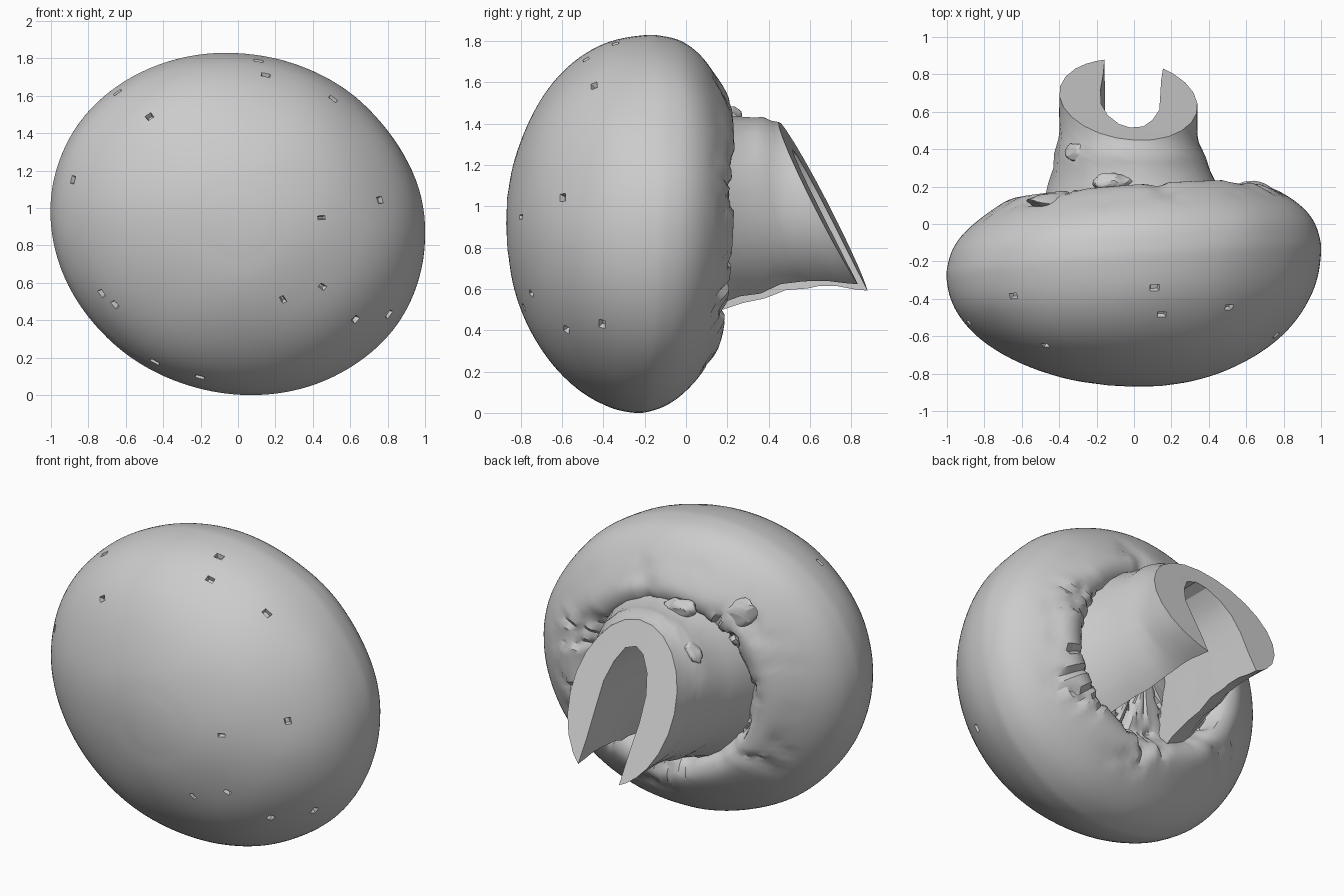
import bpy, bmesh, math
from mathutils import Vector, noise

if "Cube" in bpy.data.objects:
    bpy.data.objects.remove(bpy.data.objects["Cube"])


def finish(bm, name, angle=30):
    bmesh.ops.recalc_face_normals(bm, faces=bm.faces[:])
    me = bpy.data.meshes.new(name)
    bm.to_mesh(me)
    bm.free()
    ob = bpy.data.objects.new(name, me)
    bpy.context.collection.objects.link(ob)
    bpy.ops.object.select_all(action='DESELECT')
    ob.select_set(True)
    bpy.context.view_layer.objects.active = ob
    bpy.ops.object.shade_smooth_by_angle(angle=math.radians(angle))
    return ob


def spline(pts, n):
    """Catmull-Rom through 2D points."""
    p = [Vector(q) for q in pts]
    p = [2 * p[0] - p[1]] + p + [2 * p[-1] - p[-2]]
    out = []
    for i in range(1, len(p) - 2):
        a, b, c, d = p[i - 1:i + 3]
        for k in range(n):
            t = k / n
            out.append(0.5 * (2 * b + (c - a) * t + (2 * a - 5 * b + 4 * c - d) * t * t
                              + (3 * b - a - 3 * c + d) * t ** 3))
    return out + [p[-2]]


# Mushroom cap: domed front as a half ellipse, then the rolled underside
profile = [(math.sin(math.radians(d)), -0.205 - 0.665 * math.cos(math.radians(d)))
           for d in range(8, 91, 10)]
profile += [(0.995, -0.155), (0.965, -0.065), (0.9, 0.02), (0.8, 0.095),
            (0.67, 0.165), (0.58, 0.165), (0.52, 0.12), (0.45, 0.05), (0.36, 0.05), (0.1, 0.07)]
SEG = 120


def cap_point(r, y, a):
    u, w = r * math.cos(a), r * math.sin(a)
    back = min(1, max(0, (y + 0.8) / 0.6))
    rear = min(1, max(0, (y + 0.4) / 0.3))
    y += 0.075 * u * back + 0.04 * w * rear
    p = Vector((u - 0.07 * w, y, 0.915 + 0.915 * w))
    p += p.normalized() * 0.01 * noise.noise(p * 2.5)
    # torn radial gashes on the underside: narrow, sharp creases
    if y > -0.1 and r < 0.88:
        fold = min(1, (0.88 - r) / 0.25)
        q = Vector((math.cos(a) * 5, math.sin(a) * 5, r * 4))
        crease = max(0, 1 - 5 * abs(noise.noise(q)))
        p.y -= fold * (0.07 * crease * max(0, 0.3 + noise.noise(q * 0.6)) - 0.01)
    return p


bm = bmesh.new()
rings = [[bm.verts.new(cap_point(r, y, 2 * math.pi * k / SEG)) for k in range(SEG)]
         for r, y in spline(profile, 4)]
for A, B in zip(rings, rings[1:]):
    for k in range(SEG):
        j = (k + 1) % SEG
        bm.faces.new((A[k], A[j], B[j], B[k]))
for ring in (rings[0], rings[-1]):
    c = sum((v.co for v in ring), Vector()) / SEG
    c.y -= 0.006 if ring is rings[0] else 0
    v = bm.verts.new(c)
    for k in range(SEG):
        bm.faces.new((ring[k], ring[(k + 1) % SEG], v))
bmesh.ops.recalc_face_normals(bm, faces=bm.faces[:])

# Small pits in the cap skin, (x, z) seen from the front
pits = [(-0.46, 1.48), (-0.66, 1.6), (0.17, 1.71), (0.52, 1.58), (0.76, 1.06), (0.46, 0.94),
        (0.47, 0.58), (0.24, 0.53), (0.63, 0.39), (-0.74, 0.56), (-0.67, 0.5), (-0.2, 0.1),
        (-0.46, 0.18), (0.8, 0.42), (-0.89, 1.15), (0.1, 1.79)]
for x, z in pits:
    front = [f for f in bm.faces if f.normal.y < 0 and len(f.verts) == 4]
    f = min(front, key=lambda f: (f.calc_center_median().xz - Vector((x, z))).length)
    n = f.normal.copy()
    bmesh.ops.inset_individual(bm, faces=[f], thickness=0.01, depth=0)
    for v in f.verts:
        v.co -= n * 0.025
finish(bm, "mushroom_cap")

# Stem: horseshoe section, slot open downward, sliced on a slant
A0, B0, CX, CZ, Y0 = 0.37, 0.42, -0.03, 0.985, 0.02


def cut_y(x, z):
    return 0.45 - 0.51 * (z - 1.4) - 0.1 * x


outer = [math.radians(d) for d in (-60, -50, -35, -20, -5, 10, 25, 40, 55, 70, 85, 100,
                                   115, 130, 145, 160, 175, 190, 205, 220, 232, 242, 250)]
inner = [(-0.165, 0.75), (-0.18, 0.92), (-0.175, 1.06), (-0.14, 1.17), (-0.08, 1.25),
         (-0.02, 1.275), (0.05, 1.25), (0.1, 1.17), (0.135, 1.06), (0.14, 0.92), (0.145, 0.75)]

bm = bmesh.new()
loops = []
for t in (0, 0.15, 0.3, 0.42, 0.54, 0.66, 0.72, 0.82, 0.92, 1):
    loop = []
    for a in outer:
        x, z = CX + A0 * math.cos(a), CZ + B0 * math.sin(a)
        y = Y0 + t * (cut_y(x, z) - Y0)
        f = max(0, (0.5 - y) / 0.45) ** 1.4
        ridge = 0.035 * math.exp(-((y - 0.37) / 0.03) ** 2)
        w = 0 if t > 0.9 else 0.04 * noise.noise(Vector((x * 5, y * 7, z * 5)))
        # the underside narrows a little before the cut
        pinch = 0.07 * math.exp(-((t - 0.78) / 0.13) ** 2) * max(0, -math.sin(a))
        sx = 1 + 0.42 * f + ridge + w
        sz = 1 + (0.2 if a < math.pi and a > 0 else 0.38) * f + ridge + w - pinch
        loop.append(bm.verts.new((CX + 0.05 * f + A0 * sx * math.cos(a), y,
                                  CZ + B0 * sz * math.sin(a))))
    for x, z in inner:
        loop.append(bm.verts.new((x, Y0 + t * (cut_y(x, z) - Y0), z)))
    loops.append(loop)
for A, B in zip(loops, loops[1:]):
    for k in range(len(A)):
        j = (k + 1) % len(A)
        bm.faces.new((A[k], A[j], B[j], B[k]))
ends = [bm.faces.new(loops[0]), bm.faces.new(loops[-1])]
bmesh.ops.triangulate(bm, faces=ends)
finish(bm, "stem")


# Torn scraps of skin round the stem base
def scrap(name, loc, size, tilt):
    bm = bmesh.new()
    bmesh.ops.create_icosphere(bm, subdivisions=3, radius=1)
    for v in bm.verts:
        v.co *= 1 + 0.3 * noise.noise(v.co * 1.5 + Vector(loc))
    ob = finish(bm, name)
    ob.location, ob.scale, ob.rotation_euler = loc, size, (0, tilt, 0)


scrap("gill_flap", (-0.42, 0.12, 1.42), (0.16, 0.04, 0.08), 0.6)
scrap("upper_scrap", (-0.12, 0.22, 1.43), (0.1, 0.05, 0.05), 0.1)
scrap("stem_scrap", (-0.3, 0.38, 1.27), (0.08, 0.05, 0.04), -0.7)
